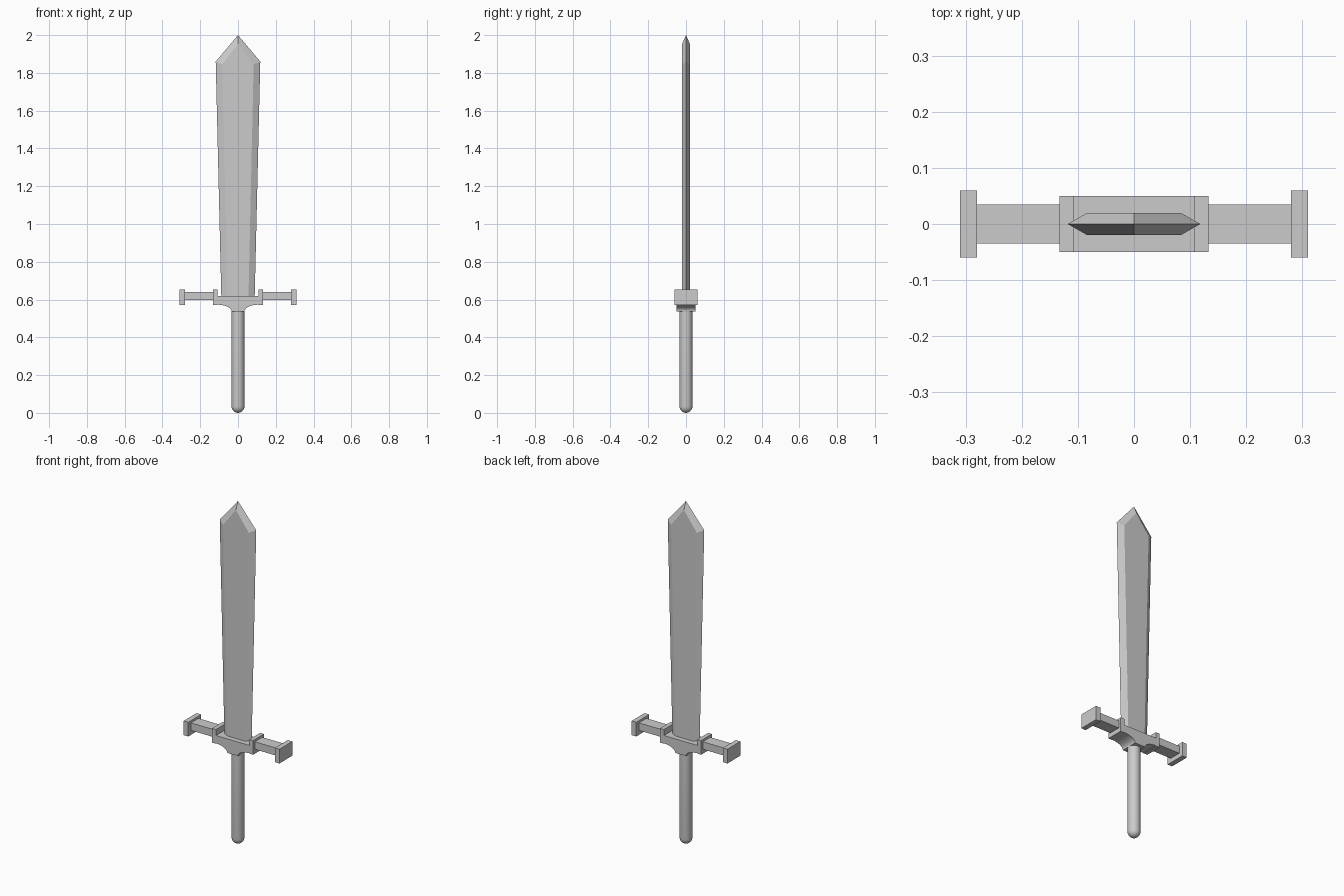
import bpy, bmesh, math
from mathutils import Vector

if "Cube" in bpy.data.objects:
    bpy.data.objects.remove(bpy.data.objects["Cube"])


def finish(name, bm):
    bmesh.ops.recalc_face_normals(bm, faces=bm.faces)
    mesh = bpy.data.meshes.new(name)
    bm.to_mesh(mesh)
    bm.free()
    ob = bpy.data.objects.new(name, mesh)
    bpy.context.collection.objects.link(ob)
    return ob


def box(name, x0, x1, y, z0, z1):
    bm = bmesh.new()
    bmesh.ops.create_cube(bm, size=1)
    for v in bm.verts:
        v.co = ((x0 + x1) / 2 + v.co.x * (x1 - x0), v.co.y * 2 * y,
                (z0 + z1) / 2 + v.co.z * (z1 - z0))
    return finish(name, bm)


def mirrored(half):
    return half + [(-x, z) for x, z in reversed(half) if abs(x) > 1e-6]


# Blade: sharp outline in the middle plane, bevelled to a flat on each side
outer = mirrored([(0.088, 0.60), (0.118, 1.86), (0, 2.0)])
inner = mirrored([(0.055, 0.60), (0.083, 1.845), (0, 1.955)])
bm = bmesh.new()
rim = [bm.verts.new((x, 0, z)) for x, z in outer]
for y in (-0.02, 0.02):
    flat = [bm.verts.new((x, y, z)) for x, z in inner]
    bm.faces.new(flat)
    for i in range(len(rim) - 1):
        bm.faces.new((rim[i], rim[i + 1], flat[i + 1], flat[i]))
    if y < 0:
        front = flat
    else:
        bm.faces.new((rim[0], front[0], front[-1], rim[-1], flat[-1], flat[0]))
finish("blade", bm)

# Guard centre: notched top and concave arches below, extruded in y
arch = []
for i in range(7):
    a = math.radians(90 * i / 6)
    arch.append((0.034 + 0.074 * (1 - math.sin(a)),
                 0.537 + 0.036 * math.cos(a)))
half = [(0.108, 0.619), (0.108, 0.654), (0.133, 0.654), (0.133, 0.571),
        (0.108, 0.571)] + arch
bm = bmesh.new()
face = bm.faces.new([bm.verts.new((x, -0.05, z)) for x, z in mirrored(half)])
ext = bmesh.ops.extrude_face_region(bm, geom=[face], use_keep_orig=True)
bmesh.ops.translate(bm, vec=Vector((0, 0.1, 0)),
                    verts=[g for g in ext["geom"] if isinstance(g, bmesh.types.BMVert)])
finish("guard_centre", bm)

# Guard arms and end caps on both sides
for side, s in (("left", -1), ("right", 1)):
    for part, a, b, y, z0, z1 in (("arm", 0.13, 0.285, 0.035, 0.597, 0.641),
                                  ("cap", 0.28, 0.31, 0.06, 0.571, 0.654)):
        x0, x1 = sorted((s * a, s * b))
        box(f"guard_{part}_{side}", x0, x1, y, z0, z1)

# Grip: lathed cylinder with a rounded lower end
R = 0.034
profile = [(R * math.sin(math.radians(15 * i)), R - R * math.cos(math.radians(15 * i)))
           for i in range(7)] + [(R, 0.55), (0, 0.55)]
bm = bmesh.new()
pts = [bm.verts.new((r, 0, z)) for r, z in profile]
edges = [bm.edges.new(p) for p in zip(pts, pts[1:])]
bmesh.ops.spin(bm, geom=pts + edges, cent=(0, 0, 0), axis=(0, 0, 1),
               angle=math.tau, steps=32)
bmesh.ops.remove_doubles(bm, verts=bm.verts, dist=1e-5)
grip = finish("grip", bm)
bpy.context.view_layer.objects.active = grip
grip.select_set(True)
bpy.ops.object.shade_smooth_by_angle(angle=math.radians(40))
